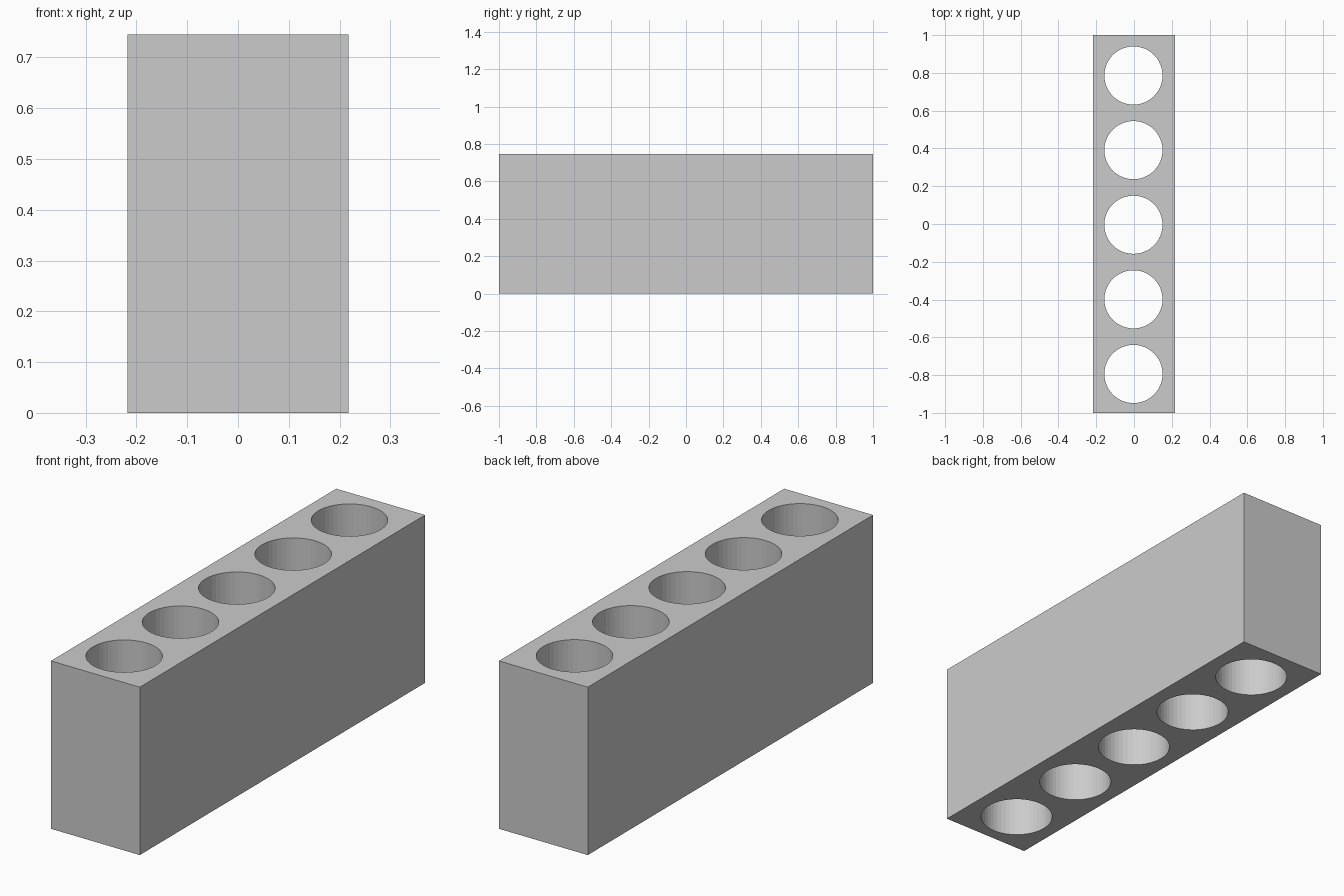
import bpy
import bmesh
from mathutils import Matrix

if "Cube" in bpy.data.objects:
    bpy.data.objects.remove(bpy.data.objects["Cube"])

WIDTH, LENGTH, HEIGHT = 0.436, 2.0, 0.745
HOLE_RADIUS, HOLE_SIDES = 0.154, 48
HOLE_COUNT, HOLE_PITCH, HOLE_X, HOLE_Y = 5, 0.395, -0.003, -0.004


def mesh_object(name, bm):
    mesh = bpy.data.meshes.new(name)
    bm.to_mesh(mesh)
    bm.free()
    obj = bpy.data.objects.new(name, mesh)
    bpy.context.collection.objects.link(obj)
    return obj


# Solid block standing on the ground
bm = bmesh.new()
bmesh.ops.create_cube(bm, size=1, matrix=Matrix.Translation((0, 0, HEIGHT / 2))
                      @ Matrix.Diagonal((WIDTH, LENGTH, HEIGHT, 1)))
block = mesh_object("block", bm)

# Row of cylinders that bore the through holes
bm = bmesh.new()
for i in range(HOLE_COUNT):
    y = HOLE_Y + (i - (HOLE_COUNT - 1) / 2) * HOLE_PITCH
    bmesh.ops.create_cone(bm, cap_ends=True, segments=HOLE_SIDES,
                          radius1=HOLE_RADIUS, radius2=HOLE_RADIUS,
                          depth=HEIGHT * 1.5,
                          matrix=Matrix.Translation((HOLE_X, y, HEIGHT / 2)))
cutter = mesh_object("hole_cutter", bm)
cutter.hide_render = True

# Bore the holes, then discard the cutter
bore = block.modifiers.new("holes", 'BOOLEAN')
bore.operation = 'DIFFERENCE'
bore.solver = 'EXACT'
bore.object = cutter
bpy.context.view_layer.objects.active = block
bpy.ops.object.modifier_apply(modifier=bore.name)
bpy.data.objects.remove(cutter, do_unlink=True)
